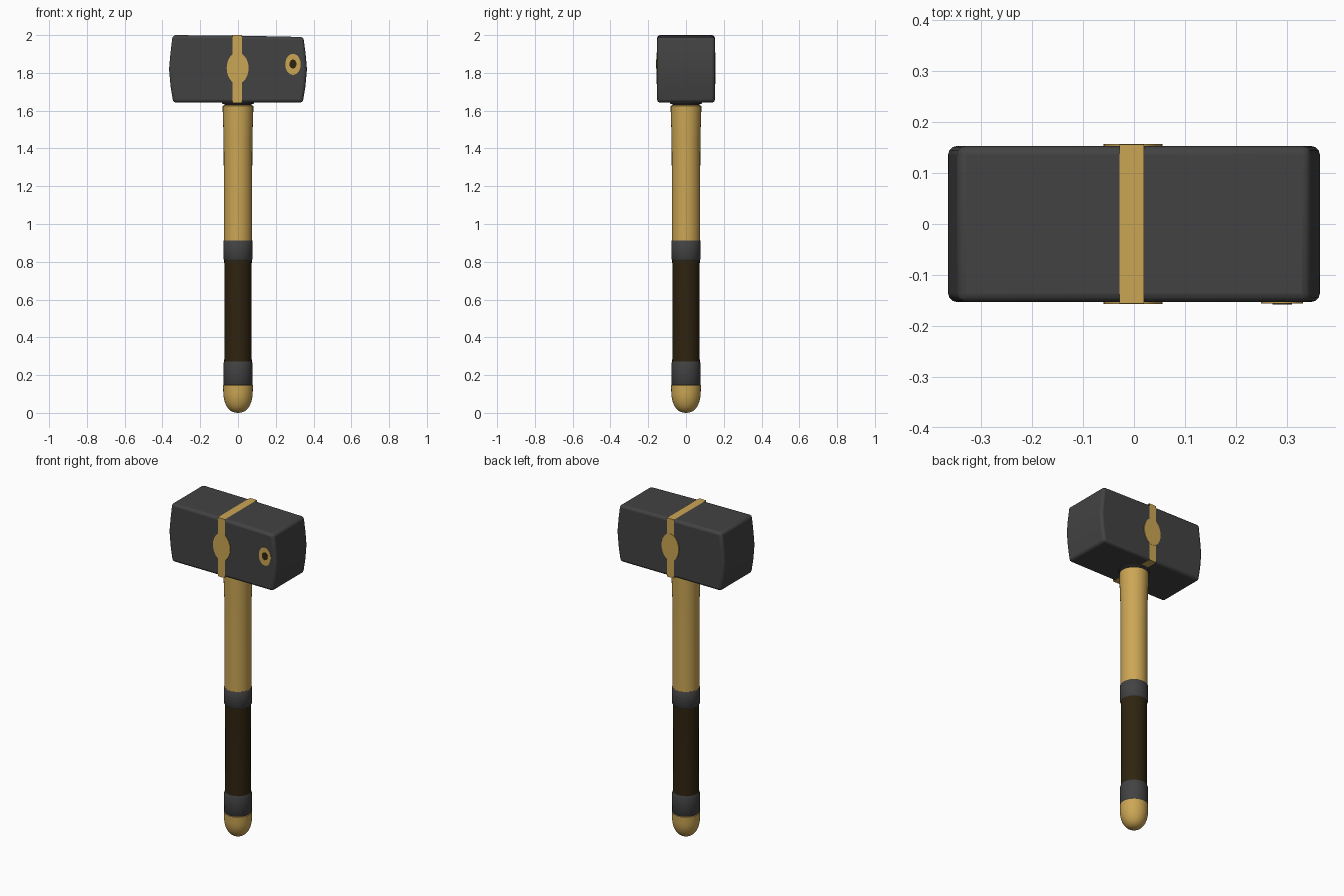
import bpy, bmesh, math
from mathutils import Vector

if "Cube" in bpy.data.objects:
    bpy.data.objects.remove(bpy.data.objects["Cube"], do_unlink=True)


def material(name, rgb):
    m = bpy.data.materials.new(name)
    m.use_nodes = True
    m.diffuse_color = (*rgb, 1)
    m.node_tree.nodes["Principled BSDF"].inputs["Base Color"].default_value = (*rgb, 1)
    return m


GOLD = material("golden wood", (0.60, 0.38, 0.09))
IRON = material("dark iron", (0.055, 0.055, 0.055))
LEATHER = material("brown leather", (0.028, 0.017, 0.005))


def finish(name, bm, mats, angle=35):
    bmesh.ops.recalc_face_normals(bm, faces=bm.faces)
    mesh = bpy.data.meshes.new(name)
    bm.to_mesh(mesh)
    bm.free()
    ob = bpy.data.objects.new(name, mesh)
    bpy.context.collection.objects.link(ob)
    for m in mats:
        mesh.materials.append(m)
    bpy.ops.object.select_all(action='DESELECT')
    ob.select_set(True)
    bpy.context.view_layer.objects.active = ob
    bpy.ops.object.shade_smooth_by_angle(angle=math.radians(angle))
    return ob


def extrude_y(bm, outline, y0, y1):
    """Extrude an x-z outline between two depths."""
    face = bm.faces.new([bm.verts.new((x, y0, z)) for x, z in outline])
    new = bmesh.ops.extrude_face_region(bm, geom=[face])["geom"]
    verts = [v for v in new if isinstance(v, bmesh.types.BMVert)]
    bmesh.ops.translate(bm, verts=verts, vec=(0, y1 - y0, 0))


# Hammer head: block with bowed striking faces and softened edges
TOP, BOTTOM, DEPTH = 1.997, 1.643, 0.153
side = [(0.343, BOTTOM), (0.357, 1.73), (0.365, 1.82), (0.358, 1.90), (0.346, 1.99)]
outline = side + [(0, TOP)] + [(-x, z if z < 1.95 else 2.0) for x, z in reversed(side)]
bm = bmesh.new()
extrude_y(bm, outline, -DEPTH, DEPTH)
head = finish("hammer_head", bm, [IRON], 60)
bev = head.modifiers.new("soft edges", 'BEVEL')
bev.width = 0.016
bev.segments = 3
bev.limit_method = 'ANGLE'
bev.angle_limit = math.radians(40)

# Golden stripe: thin open loop around the head
bm = bmesh.new()
LIFT = 0.003
extrude_y(bm, [(-0.028, BOTTOM - LIFT), (0.02, BOTTOM - LIFT),
               (0.02, TOP + LIFT), (-0.028, TOP + LIFT)], -DEPTH - LIFT, DEPTH + LIFT)
bmesh.ops.delete(bm, geom=[f for f in bm.faces if abs(f.calc_center_median().x) > 0.015],
                 context='FACES')
finish("head_stripe", bm, [GOLD])


def plate(name, x, z, rx, rz, y0, y1, mat, n=24):
    bm = bmesh.new()
    ring = [(x + rx * math.cos(math.tau * i / n), z + rz * math.sin(math.tau * i / n))
            for i in range(n)]
    extrude_y(bm, ring, y0, y1)
    finish(name, bm, [mat])


# Oval medallions on both broad sides, small ringed eyelet on the front
for name, s in (("front", -1), ("back", 1)):
    plate(name + "_medallion", -0.002, 1.825, 0.058, 0.083,
          s * (DEPTH - 0.002), s * (DEPTH + 0.004), GOLD)
plate("eyelet_ring", 0.291, 1.845, 0.041, 0.056, -DEPTH + 0.002, -DEPTH - 0.003, GOLD)
plate("eyelet_centre", 0.291, 1.847, 0.019, 0.024, -DEPTH, -DEPTH - 0.005, LEATHER, 12)


def lathe(name, profile, mat, n=32):
    """Spin a radius-height profile around the z axis."""
    bm = bmesh.new()
    verts = [bm.verts.new((r, 0, z)) for r, z in profile]
    edges = [bm.edges.new(pair) for pair in zip(verts, verts[1:])]
    bmesh.ops.spin(bm, geom=verts + edges, cent=Vector(), axis=(0, 0, 1),
                   angle=math.tau, steps=n)
    bmesh.ops.remove_doubles(bm, verts=bm.verts, dist=0.0001)
    finish(name, bm, [mat], 50)


# Handle, from the rounded pommel up to the neck under the head
dome = [(0.078 * math.sin(math.pi / 2 * i / 10) ** 0.85,
         0.11 * (1 - math.cos(math.pi / 2 * i / 10))) for i in range(11)]
lathe("pommel", dome + [(0.079, 0.146), (0.075, 0.148)], GOLD)
lathe("lower_band", [(0.074, 0.146), (0.077, 0.15), (0.077, 0.262), (0.073, 0.272)], IRON)
lathe("leather_grip", [(0.073, 0.27), (0.071, 0.4), (0.071, 0.65), (0.073, 0.81)], LEATHER)
lathe("upper_band", [(0.073, 0.808), (0.078, 0.815), (0.078, 0.908), (0.075, 0.912)], IRON)
lathe("handle_shaft", [(0.075, 0.91), (0.075, 1.2), (0.076, 1.45), (0.081, 1.6),
                       (0.081, 1.625), (0.07, 1.63)], GOLD)
lathe("neck_collar", [(0.07, 1.625), (0.07, 1.632), (0.086, 1.638), (0.086, 1.65)], IRON)
